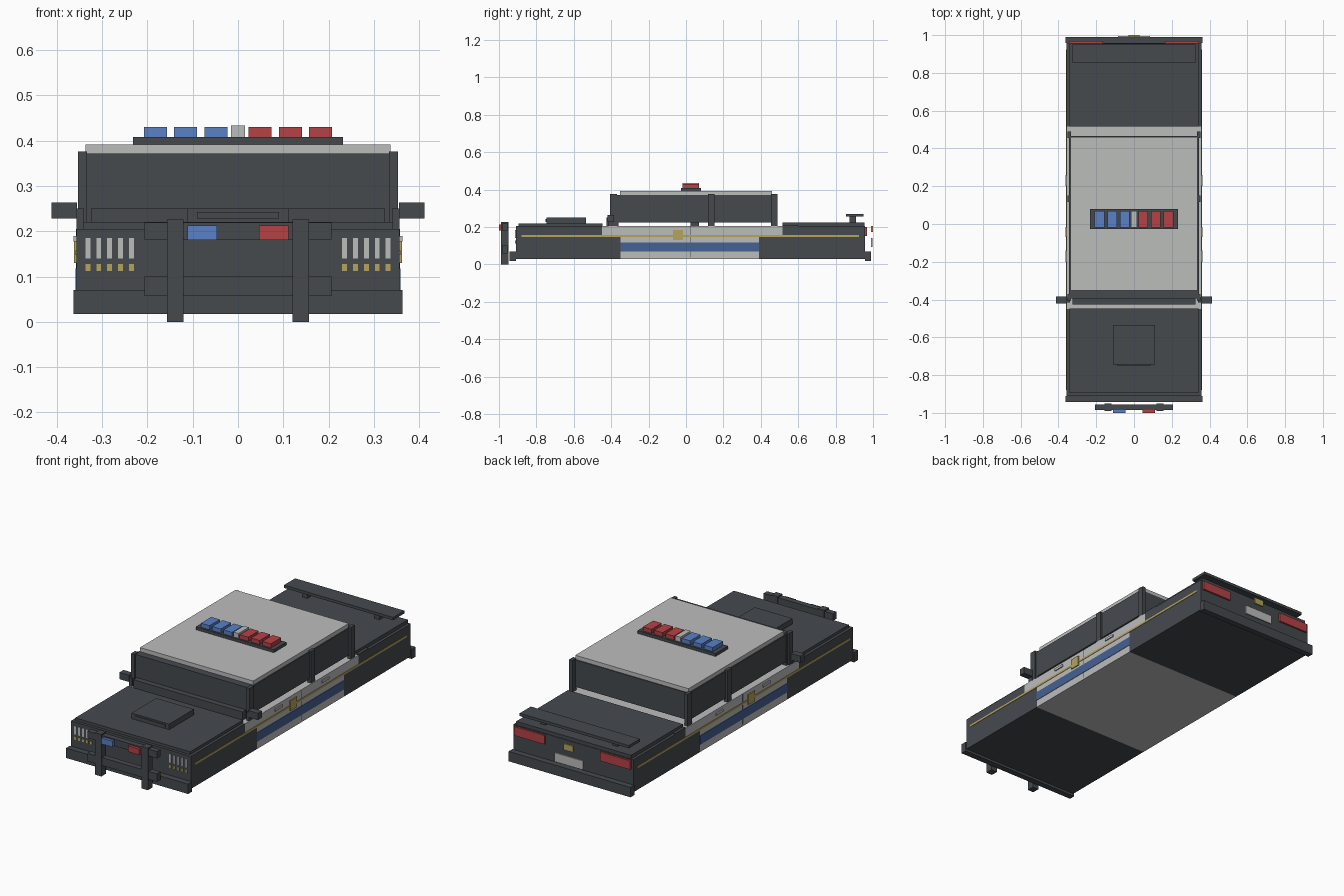
import bpy
import bmesh

cube = bpy.data.objects.get("Cube")
if cube:
    bpy.data.objects.remove(cube, do_unlink=True)


def material(name, rgb):
    m = bpy.data.materials.new(name)
    m.use_nodes = True
    m.diffuse_color = (*rgb, 1)
    m.node_tree.nodes["Principled BSDF"].inputs["Base Color"].default_value = (*rgb, 1)
    return m


DARK = material("charcoal", (0.06, 0.067, 0.076))
WHITE = material("light grey", (0.5, 0.51, 0.5))
NAVY = material("navy", (0.06, 0.12, 0.29))
GOLD = material("gold", (0.46, 0.37, 0.11))
BLUE = material("signal blue", (0.1, 0.22, 0.56))
RED = material("signal red", (0.46, 0.055, 0.06))


def box(name, x, y, z, mat, mirror=False):
    """Box from three (low, high) spans; a mirrored box repeats on -x."""
    bm = bmesh.new()
    bmesh.ops.create_cube(bm, size=1)
    for v in bm.verts:
        v.co = [(lo + hi) / 2 + c * (hi - lo) for c, (lo, hi) in zip(v.co, (x, y, z))]
    mesh = bpy.data.meshes.new(name)
    bm.to_mesh(mesh)
    bm.free()
    mesh.materials.append(mat)
    ob = bpy.data.objects.new(name, mesh)
    bpy.context.collection.objects.link(ob)
    if mirror:
        ob.modifiers.new("Mirror", "MIRROR").use_axis[0] = True
    return ob


def wide(half):
    return (-half, half)


W = 0.357
FLOOR, BELT, TOP = 0.03, 0.155, 0.205

# Body: light middle, dark ends that reach further in below the belt
box("door_panel", wide(W), (-0.35, 0.39), (FLOOR, BELT), WHITE)
box("upper_body", wide(W), (-0.45, 0.515), (BELT, TOP), WHITE)
box("front_lower_body", wide(W), (-0.91, -0.35), (FLOOR, BELT), DARK)
box("front_upper_body", wide(W), (-0.91, -0.45), (BELT, TOP), DARK)
box("rear_lower_body", wide(W), (0.39, 0.958), (FLOOR, BELT), DARK)
box("rear_upper_body", wide(W), (0.515, 0.958), (BELT, TOP), DARK)
box("front_bumper", wide(0.363), (-0.943, -0.91), (0.017, 0.07), DARK)
box("rear_bumper", wide(0.363), (0.958, 0.99), (0.017, 0.07), DARK)

# Hood and trunk
box("hood", wide(0.342), (-0.895, -0.447), (TOP, 0.22), DARK)
box("hood_scoop", wide(0.112), (-0.745, -0.535), (0.22, 0.25), DARK)
box("scoop_intake", wide(0.09), (-0.75, -0.745), (0.228, 0.242), DARK)
box("trunk_base", wide(W), (0.515, 0.6), (TOP, 0.21), DARK)
box("trunk_lid", wide(0.342), (0.515, 0.955), (TOP, 0.224), DARK)
box("spoiler_wing", wide(0.325), (0.855, 0.95), (0.255, 0.27), DARK)
box("spoiler_post", (0.2, 0.23), (0.875, 0.91), (0.224, 0.255), DARK, True)

# Cabin: glass raised above the sill, pillars and roof
box("cabin_glass", wide(0.343), (-0.36, 0.465), (0.225, 0.37), DARK)
box("windshield", wide(0.345), (-0.395, -0.36), (TOP, 0.372), DARK)
box("cowl", wide(0.325), (-0.425, -0.395), (TOP, 0.25), DARK)
for label, y in (("front", (-0.405, -0.37)), ("middle", (0.117, 0.152)), ("rear", (0.455, 0.49))):
    box(label + "_pillar", (0.333, 0.353), y, (TOP, 0.376), DARK, True)
box("console", wide(0.1), (0.025, 0.07), (TOP, 0.225), DARK)
box("roof", wide(0.337), (-0.352, 0.46), (0.37, 0.392), WHITE)
box("side_mirror", (0.355, 0.412), (-0.42, -0.385), (0.228, 0.264), DARK, True)
box("mirror_arm", (0.34, 0.357), (-0.415, -0.39), (TOP, 0.25), DARK, True)

# Side trim
box("side_stripe", (W, 0.359), (-0.88, 0.925), (0.147, 0.158), GOLD, True)
box("lower_band", (W, 0.359), (-0.35, 0.39), (0.07, 0.118), NAVY, True)
box("side_badge", (W, 0.362), (-0.07, -0.015), (0.13, 0.185), GOLD, True)
box("door_seam", (W, 0.3575), (0.024, 0.028), (0.04, TOP), DARK, True)
for label, y in (("front", (-0.2, -0.14)), ("rear", (0.2, 0.26))):
    box(label + "_door_handle", (W, 0.363), y, (0.177, 0.19), WHITE, True)

# Slatted headlights and turn signals
for i in range(5):
    x = 0.23 + i * 0.024
    box("headlight_slat", (x, x + 0.011), (-0.913, -0.91), (0.14, 0.185), WHITE, True)
    box("turn_signal_slat", (x, x + 0.011), (-0.913, -0.91), (0.112, 0.128), GOLD, True)

# Push bar
box("push_bar_upright", (0.12, 0.157), (-0.99, -0.95), (0, 0.226), DARK, True)
for label, z in (("upper", (0.182, 0.219)), ("lower", (0.057, 0.1))):
    box(label + "_push_bar", wide(0.207), (-0.985, -0.955), z, DARK)
box("push_bar_blue_light", (-0.112, -0.046), (-1.0, -0.985), (0.181, 0.213), BLUE)
box("push_bar_red_light", (0.046, 0.112), (-1.0, -0.985), (0.181, 0.213), RED)

# Rear details
box("tail_light", (0.165, 0.345), (0.958, 0.968), (0.152, 0.2), RED, True)
box("rear_plate", wide(0.085), (0.988, 0.996), (0.092, 0.14), WHITE)
box("rear_emblem", wide(0.028), (0.99, 1.0), (0.172, 0.205), GOLD)

# Roof light bar
box("light_bar_base", wide(0.232), (-0.027, 0.08), (0.392, 0.408), DARK)
box("center_lamp", wide(0.015), (-0.018, 0.07), (0.408, 0.434), WHITE)
for i in range(3):
    x = 0.023 + i * 0.067
    box("red_lamp", (x, x + 0.051), (-0.018, 0.07), (0.408, 0.43), RED)
    box("blue_lamp", (-x - 0.051, -x), (-0.018, 0.07), (0.408, 0.43), BLUE)
